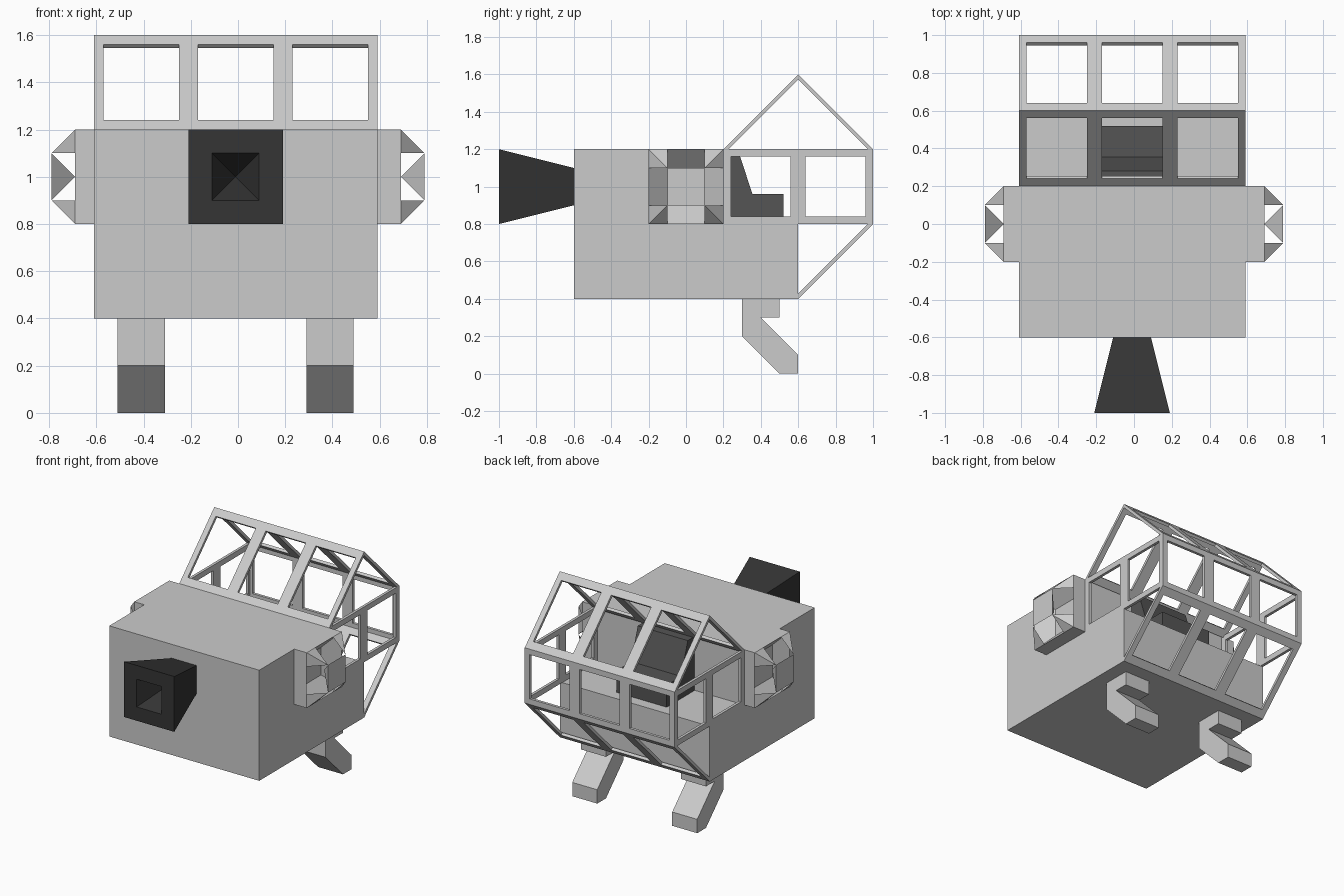
import bpy, bmesh
from mathutils import Vector

if "Cube" in bpy.data.objects:
    bpy.data.objects.remove(bpy.data.objects["Cube"])

CX = -0.01                      # hull centre line
X0, X1 = CX - 0.6, CX + 0.6     # hull sides


def finish(name, bm, mat=None, fix=True):
    bmesh.ops.remove_doubles(bm, verts=bm.verts, dist=1e-4)
    if fix:
        bmesh.ops.recalc_face_normals(bm, faces=bm.faces)
    me = bpy.data.meshes.new(name)
    bm.to_mesh(me)
    bm.free()
    ob = bpy.data.objects.new(name, me)
    bpy.context.collection.objects.link(ob)
    if mat:
        me.materials.append(mat)
    return ob


def material(name, v):
    m = bpy.data.materials.new(name)
    m.diffuse_color = (v, v, v, 1)
    m.use_nodes = True
    m.node_tree.nodes["Principled BSDF"].inputs["Base Color"].default_value = m.diffuse_color
    return m


def prism(name, profile, x0, x1, mat=None):
    """Side profile (y, z) extruded along x."""
    bm = bmesh.new()
    f = bm.faces.new([bm.verts.new((x0, y, z)) for y, z in profile])
    ext = bmesh.ops.extrude_face_region(bm, geom=[f])['geom']
    moved = [v for v in ext if isinstance(v, bmesh.types.BMVert)]
    bmesh.ops.translate(bm, verts=moved, vec=(x1 - x0, 0, 0))
    return finish(name, bm, mat)


def loft(name, rings, place, mat=None):
    """Square rings (position, half size); half size 0 is a point."""
    bm = bmesh.new()
    loops = [[Vector(place(p, a * h, b * h))
              for a, b in ((-1, -1), (1, -1), (1, 1), (-1, 1))] for p, h in rings]
    for lo, hi in zip(loops, loops[1:]):
        for i in range(4):
            j = (i + 1) % 4
            bm.faces.new([bm.verts.new(c) for c in (lo[i], lo[j], hi[j], hi[i])])
    bmesh.ops.dissolve_degenerate(bm, dist=1e-5, edges=bm.edges)
    return finish(name, bm, mat)


def hulls(name, groups):
    bm = bmesh.new()
    for pts in groups:
        vs = [bm.verts.new(p) for p in pts]
        bmesh.ops.convex_hull(bm, input=vs)
    me = bpy.data.meshes.new(name)
    bm.to_mesh(me)
    bm.free()
    bpy.context.collection.objects.link(bpy.data.objects.new(name, me))


def window_frames(name, quads):
    """Every quad becomes a thin frame around a window."""
    bm = bmesh.new()
    for q in quads:
        q = [Vector(c) for c in q]
        mid = sum(q, Vector()) / 4
        inner = [mid + (c - mid) * 0.8 for c in q]
        for i in range(4):
            j = (i + 1) % 4
            bm.faces.new([bm.verts.new(c) for c in (q[i], q[j], inner[j], inner[i])])
    ob = finish(name, bm, fix=False)
    mod = ob.modifiers.new("thickness", 'SOLIDIFY')
    mod.thickness = 0.02
    mod.offset = -1
    mod.use_even_offset = True


black = material("black", 0.035)
charcoal = material("charcoal", 0.09)

# hull with a step cut out for the cockpit
prism("hull", [(-.6, .4), (.6, .4), (.6, .8), (.2, .8), (.2, 1.2), (-.6, 1.2)], X0, X1)

# legs
leg = [(.3, .4), (.5, .4), (.5, .3), (.4, .3), (.6, .1), (.6, 0), (.5, 0), (.3, .2)]
for side, x in (("left", CX - .4), ("right", CX + .4)):
    prism(side + "_leg", leg, x - .1, x + .1)

# pilot seat
prism("seat", [(.2, .8), (.52, .8), (.52, .96), (.355, .96), (.28, 1.19), (.2, 1.19)],
      CX - .2, CX + .2, charcoal)

# nozzle with a pyramid recess
loft("nozzle", [(-.6, .1), (-1, .2), (-1, .1), (-.8, 0)],
     lambda p, a, b: (CX + a, p, 1 + b), black)

# cockpit canopy: slopes and end wall
line = [(.2, 1.2), (.6, 1.6), (1, 1.2), (1, .8), (.6, .4)]
cols = [X0 + .4 * i for i in range(4)]
window_frames("canopy", [[(a, *p), (b, *p), (b, *q), (a, *q)]
                         for p, q in zip(line, line[1:]) for a, b in zip(cols, cols[1:])])

# cockpit side windows
for side, x in (("left", X0), ("right", X1)):
    quads = [[(x, y, .8), (x, y + .4, .8), (x, y + .4, 1.2), (x, y, 1.2)] for y in (.2, .6)]
    if side == "left":
        quads = [q[::-1] for q in quads]
    window_frames(side + "_side_windows", quads)

# side pods: recessed box, corner claws and a capped inner pyramid
for side, s in (("left", -1), ("right", 1)):
    place = lambda p, a, b: (s * p, a, 1 + b)
    loft(side + "_pod", [(.59, .2), (.69, .2), (.595, .1), (.595, 0)], place)
    corners = [(a, b) for a in (-.1, .1) for b in (-.1, .1)]
    hulls(side + "_pod_claws", [[place(.69, 2 * a, 2 * b), place(.69, 2 * a, b),
                                 place(.69, a, 2 * b), place(.79, a, b)] for a, b in corners])
    hulls(side + "_pod_core", [[place(.79, a, b) for a, b in corners] + [place(.69, 0, 0)]])
